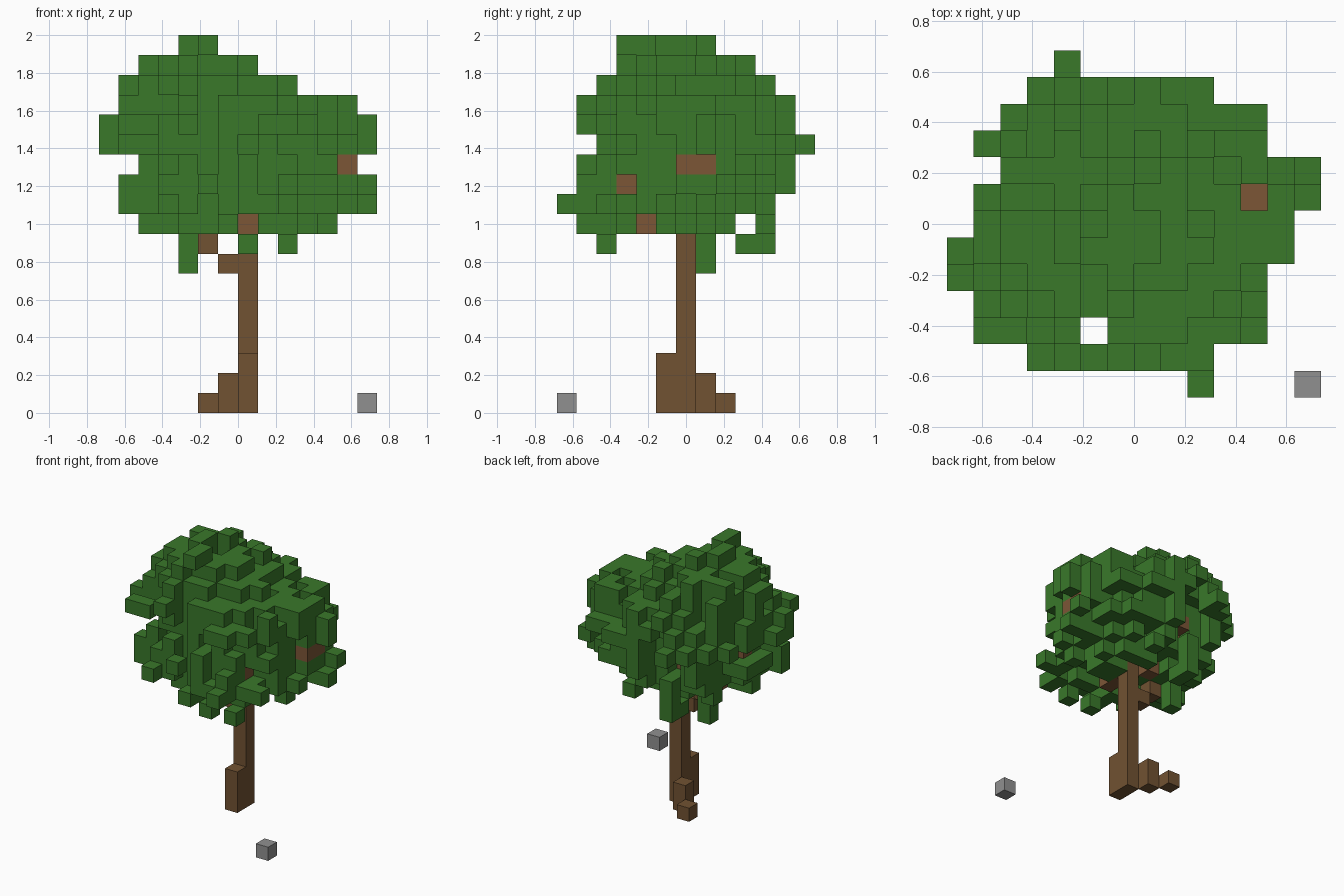
import bpy
import bmesh
import random
from itertools import product

if "Cube" in bpy.data.objects:
    bpy.data.objects.remove(bpy.data.objects["Cube"], do_unlink=True)

random.seed(11)
UNIT = 2 / 19          # block edge
GRID = (14, 13, 19)    # blocks along x, y, z


def material(name, colour):
    mat = bpy.data.materials.new(name)
    mat.use_nodes = True
    mat.diffuse_color = (*colour, 1)
    mat.node_tree.nodes["Principled BSDF"].inputs["Base Color"].default_value = (*colour, 1)
    return mat


def box(low, high):
    """All block cells from low to high, both included."""
    return set(product(*(range(a, b + 1) for a, b in zip(low, high))))


def build(name, cells, mat, solid):
    """Skin a set of block cells, leaving out faces hidden between blocks."""
    bm = bmesh.new()
    corners = {}

    def vert(p):
        if p not in corners:
            corners[p] = bm.verts.new(
                ((p[0] - GRID[0] / 2) * UNIT, (p[1] - GRID[1] / 2) * UNIT, p[2] * UNIT))
        return corners[p]

    for cell in sorted(cells):
        for axis, side in product(range(3), (0, 1)):
            neighbour = list(cell)
            neighbour[axis] += 2 * side - 1
            if tuple(neighbour) in solid:
                continue
            loop = []
            for u, w in ((0, 0), (1, 0), (1, 1), (0, 1)):
                p = list(cell)
                p[axis] += side
                p[(axis + 1) % 3] += u
                p[(axis + 2) % 3] += w
                loop.append(vert(tuple(p)))
            bm.faces.new(loop if side else loop[::-1])
    mesh = bpy.data.meshes.new(name)
    bm.to_mesh(mesh)
    bm.free()
    mesh.materials.append(mat)
    bpy.context.collection.objects.link(bpy.data.objects.new(name, mesh))


# Trunk with stepped roots and a low fork
trunk = box((7, 6, 0), (7, 6, 10))
fork = {(6, 6, 7), (5, 6, 8)}
roots = box((7, 5, 0), (7, 5, 2)) | box((6, 7, 0), (6, 7, 1)) | {(5, 8, 0)}

# Branches: forward, to the two sides and back
branches = {
    (7, 5, 9), (7, 4, 9), (8, 4, 10), (9, 3, 11),
    (8, 6, 10), (9, 7, 11), (10, 7, 12), (11, 7, 12), (12, 6, 12), (12, 7, 12),
    (11, 7, 13), (11, 7, 14),
    (4, 6, 9), (4, 6, 10), (3, 6, 11), (2, 6, 12),
    (6, 7, 9), (5, 8, 10), (5, 8, 11), (5, 9, 12),
}
wood = trunk | fork | roots | branches

# Crown extents per layer: x first, x last, y first, y last
LAYERS = {
    18: (4, 5, 3, 7), 17: (2, 7, 3, 9), 16: (1, 9, 2, 10), 15: (1, 12, 1, 11),
    14: (0, 13, 1, 11), 13: (0, 13, 2, 12), 12: (2, 12, 1, 11),
    11: (1, 13, 1, 11), 10: (1, 13, 0, 10), 9: (2, 11, 1, 10),
}
# Crown plan: x first and last for each row of y
PLAN = [(9, 9), (3, 9), (1, 11), (1, 11), (0, 11), (0, 12), (1, 12),
        (1, 13), (2, 13), (1, 11), (2, 11), (3, 9), (4, 4)]

# Gaps in the leaves that leave branch ends bare
gaps = (box((5, 2, 0), (5, 2, 18)) | box((0, 9, 9), (13, 9, 9))
        | box((11, 7, 15), (11, 7, 18)) | box((13, 6, 12), (13, 7, 12))
        | box((12, 0, 12), (12, 5, 12)) | box((7, 0, 9), (7, 3, 9))
        | box((8, 4, 9), (13, 4, 9)) | box((10, 3, 11), (13, 3, 11))
        | box((5, 10, 11), (6, 11, 13)) | box((4, 10, 12), (4, 10, 13))
        | box((10, 1, 11), (10, 2, 12)) | box((10, 8, 14), (10, 8, 15))
        | box((9, 9, 15), (9, 10, 16)) | {(0, 5, 14)})
# Broken top layer
gaps |= {(4, 3, 18), (4, 4, 18), (5, 5, 18), (5, 6, 18), (4, 7, 18)}

# Distance of each possible leaf block from the axis of its layer
reach = {}
for z, (x0, x1, y0, y1) in LAYERS.items():
    for x, y, _ in sorted(box((x0, y0, z), (x1, y1, z))):
        if PLAN[y][0] <= x <= PLAN[y][1] and (x, y, z) not in gaps | wood:
            reach[x, y, z] = (((x - (x0 + x1) / 2) / ((x1 - x0 + 1) / 2)) ** 2
                              + ((y - (y0 + y1) / 2) / ((y1 - y0 + 1) / 2)) ** 2)

# Ragged rounded crown, thinner on its underside
leaves = set()
for cell, r in reach.items():
    thin = {9: 0.5, 10: 0.25}.get(cell[2], 0.08)
    if r < 1.08 - 0.5 * random.random() and random.random() > thin:
        leaves.add(cell)

# Outer tufts
leaves |= {(0, 4, 13), (0, 4, 14), (0, 5, 13), (1, 3, 10), (1, 3, 11), (2, 3, 11),
           (2, 3, 12), (4, 3, 9), (12, 5, 14), (12, 6, 14), (12, 8, 14), (12, 8, 13)}

# Fill any line of sight through the crown that is still open
for axis in range(3):
    lines = {}
    for cell in reach:
        lines.setdefault(cell[:axis] + cell[axis + 1:], []).append(cell)
    for line in lines.values():
        if not leaves.intersection(line):
            leaves.add(min(line, key=reach.get))

# Hanging leaf blocks
leaves |= {(4, 7, 7), (4, 7, 8), (7, 2, 8), (9, 2, 8), (5, 9, 8), (5, 10, 8), (5, 10, 9)}

stone = {(13, 0, 0)}
solid = wood | leaves | stone

bark = material("bark_brown", (0.165, 0.084, 0.032))
branch_bark = material("branch_brown", (0.200, 0.092, 0.037))
leaf_green = material("leaf_green", (0.041, 0.188, 0.023))
stone_grey = material("stone_grey", (0.280, 0.280, 0.280))

build("trunk", trunk, bark, solid)
build("trunk_fork", fork, bark, solid)
build("roots", roots, bark, solid)
build("branches", branches, branch_bark, solid)
build("leaf_crown", leaves, leaf_green, solid)
build("stone_block", stone, stone_grey, solid)
